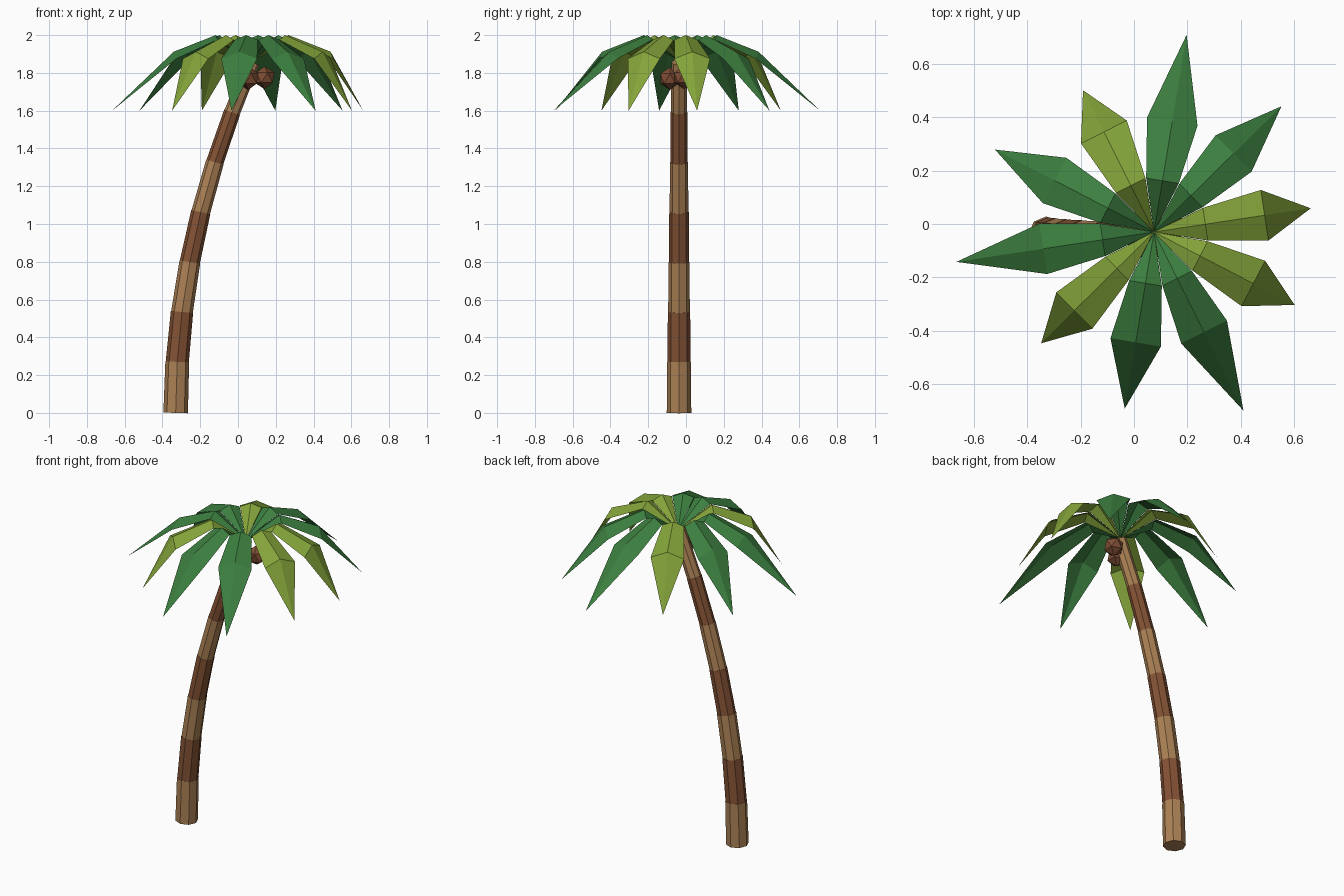
import bpy, math
from mathutils import Vector, Matrix

if "Cube" in bpy.data.objects:
    bpy.data.objects.remove(bpy.data.objects["Cube"], do_unlink=True)


def material(name, rgb):
    m = bpy.data.materials.new(name)
    m.use_nodes = True
    m.diffuse_color = (*rgb, 1)
    m.node_tree.nodes["Principled BSDF"].inputs["Base Color"].default_value = (*rgb, 1)
    return m


dark_green = material("dark green leaf", (0.045, 0.21, 0.05))
light_green = material("light green leaf", (0.23, 0.37, 0.042))
tan_bark = material("tan bark", (0.41, 0.22, 0.09))
brown_bark = material("brown bark", (0.23, 0.085, 0.035))
husk = material("coconut husk", (0.21, 0.075, 0.034))

CROWN = Vector((0.075, -0.03, 1.86))
TRUNK_Y = -0.037
SEGMENTS = 7
STEP = 1.85 / SEGMENTS


def trunk_point(i):
    # Parabolic lean towards the crown
    t = i / SEGMENTS
    return Vector((-0.33 + 0.405 * t * t, TRUNK_Y, 0.003 + STEP * i))


# Trunk: stacked octagonal segments in alternating bark colours
for i in range(SEGMENTS):
    a, b = trunk_point(i), trunk_point(i + 1)
    axis = b - a
    radius = 0.065 - 0.0038 * i
    bpy.ops.mesh.primitive_cone_add(
        vertices=8, radius1=radius, radius2=radius - 0.002, depth=axis.length + 0.006)
    seg = bpy.context.object
    seg.name = f"trunk_segment_{i + 1}"
    seg.matrix_world = Matrix.Translation((a + b) / 2) @ axis.to_track_quat("Z", "Y").to_matrix().to_4x4()
    seg.data.materials.append(brown_bark if i % 2 else tan_bark)

# Fronds: folded leaves, as (distance, half width, ridge height, edge height)
SECTIONS = [(0.195, 0.062, 2.0, 1.975), (0.42, 0.096, 1.912, 1.875)]
TIP_Z = 1.6


def frond(index):
    length = (0.595, 0.672, 0.75)[index % 3]
    verts = [(0, 0, 0)]
    for dist, half, ridge, edge in SECTIONS:
        verts += [(dist, half, edge - CROWN.z), (dist, 0, ridge - CROWN.z),
                  (dist, -half, edge - CROWN.z)]
    verts.append((length, 0, TIP_Z - CROWN.z))
    faces = [(0, 2, 1), (0, 3, 2), (1, 2, 5, 4), (2, 3, 6, 5), (4, 5, 7), (5, 6, 7)]
    mesh = bpy.data.meshes.new(f"frond_{index + 1}")
    mesh.from_pydata(verts, [], faces)
    mesh.materials.append(dark_green if index % 3 else light_green)
    # Turn every face upwards
    for p in mesh.polygons:
        if p.normal.z < 0:
            p.flip()
    obj = bpy.data.objects.new(mesh.name, mesh)
    obj.location = CROWN
    obj.rotation_euler.z = math.radians(8.6 + 36 * index)
    bpy.context.collection.objects.link(obj)


for k in range(10):
    frond(k)

# Coconuts under the crown
for n, pos in enumerate([(0.14, -0.012, 1.775), (0.055, -0.085, 1.77)]):
    bpy.ops.mesh.primitive_ico_sphere_add(subdivisions=1, radius=0.06, location=pos)
    nut = bpy.context.object
    nut.name = f"coconut_{n + 1}"
    nut.data.materials.append(husk)
